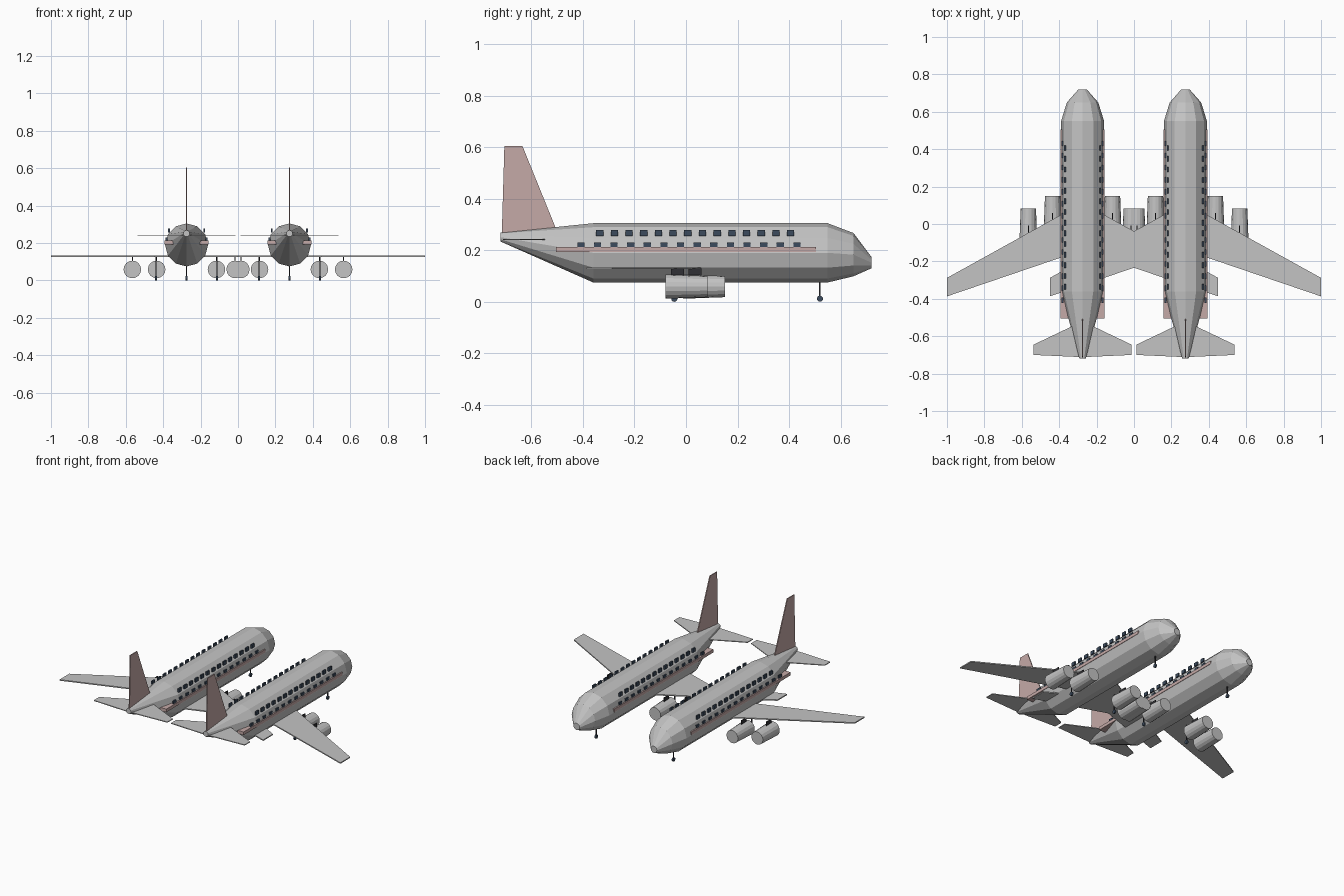
import bpy, bmesh, math
from mathutils import Matrix, Vector

if "Cube" in bpy.data.objects:
    bpy.data.objects.remove(bpy.data.objects["Cube"])


def material(name, rgb):
    m = bpy.data.materials.new(name)
    m.use_nodes = True
    m.diffuse_color = (*rgb, 1)
    m.node_tree.nodes["Principled BSDF"].inputs["Base Color"].default_value = (*rgb, 1)
    return m


GREY = material("light grey", (0.55, 0.55, 0.55))
PINK = material("dusty pink", (0.56, 0.40, 0.39))
GLASS = material("dark blue glass", (0.045, 0.07, 0.11))
DARK = material("dark metal", (0.03, 0.03, 0.035))


def finish(bm, name, mat):
    bmesh.ops.recalc_face_normals(bm, faces=bm.faces)
    me = bpy.data.meshes.new(name)
    bm.to_mesh(me)
    bm.free()
    me.materials.append(mat)
    ob = bpy.data.objects.new(name, me)
    bpy.context.scene.collection.objects.link(ob)
    return ob


def add_box(bm, centre, size):
    mat = Matrix.Translation(centre) @ Matrix.Diagonal((*size, 1))
    bmesh.ops.create_cube(bm, size=1, matrix=mat)


def box(name, centre, size, mat):
    bm = bmesh.new()
    add_box(bm, centre, size)
    return finish(bm, name, mat)


def cylinder(name, centre, r1, r2, depth, axis, mat, sides=16):
    # r1 is the radius at the start of the axis, r2 at its end
    bm = bmesh.new()
    turn = Vector((0, 0, 1)).rotation_difference(Vector(axis)).to_matrix().to_4x4()
    bmesh.ops.create_cone(bm, cap_ends=True, segments=sides, radius1=r1, radius2=r2,
                          depth=depth, matrix=Matrix.Translation(centre) @ turn)
    return finish(bm, name, mat)


def plate(name, outline, thickness, mat):
    # Flat outline thickened evenly about its own plane
    bm = bmesh.new()
    face = bm.faces.new([bm.verts.new(p) for p in outline])
    face.normal_update()
    step = face.normal * thickness
    bmesh.ops.translate(bm, verts=bm.verts, vec=-step / 2)
    new = bmesh.ops.extrude_face_region(bm, geom=[face], use_keep_orig=True)["geom"]
    bmesh.ops.translate(bm, vec=step, verts=[v for v in new if isinstance(v, bmesh.types.BMVert)])
    return finish(bm, name, mat)


def fuselage(name, cx):
    # Stations along the body: y, centre height, radius
    stations = [(-0.72, 0.251, 0.017), (-0.36, 0.19, 0.115), (0.55, 0.19, 0.115),
                (0.65, 0.183, 0.084), (0.72, 0.152, 0.022)]
    sides = 12
    bm = bmesh.new()
    rings = []
    for y, z, r in stations:
        angles = [math.tau * i / sides for i in range(sides)]
        rings.append([bm.verts.new((cx + r * math.sin(a), y, z + r * math.cos(a))) for a in angles])
    for a, b in zip(rings, rings[1:]):
        for i in range(sides):
            j = (i + 1) % sides
            bm.faces.new((a[i], a[j], b[j], b[i]))
    bm.faces.new(rings[0])
    bm.faces.new(rings[-1])
    return finish(bm, name, GREY)


def window_row(name, x, z, first, pitch, size):
    bm = bmesh.new()
    for i in range(14):
        add_box(bm, (x, first + i * pitch, z), size)
    return finish(bm, name, GLASS)


def wheel(name, x, y):
    cylinder(name, (x, y, 0.012), 0.012, 0.012, 0.01, (1, 0, 0), GLASS, 12)


for cx, hull in ((-0.275, "right"), (0.275, "left")):
    fuselage(hull + "_fuselage", cx)

    # Tail fin
    fin = [(-0.715, 0.262), (-0.505, 0.285), (-0.635, 0.605), (-0.705, 0.605)]
    plate(hull + "_tail_fin", [(cx, y, z) for y, z in fin], 0.006, PINK)

    # Full-span swept wing and tailplane, each one outline mirrored about the hull
    for part, z, thick, half in (
            ("wing", 0.13, 0.007, [(0, 0.113), (0.725, -0.288), (0.725, -0.387), (0, -0.14)]),
            ("tailplane", 0.242, 0.005, [(0, -0.52), (0.262, -0.645), (0.262, -0.7), (0, -0.712)])):
        outline = half + [(-x, y) for x, y in half[2:0:-1]]
        plate(f"{hull}_{part}", [(cx + x, y, z) for x, y in outline], thick, GREY)

    # Nose gear
    box(hull + "_nose_strut", (cx, 0.52, 0.05), (0.006, 0.006, 0.076), DARK)
    wheel(hull + "_nose_wheel", cx, 0.52)

    for s, side in ((-1, "right"), (1, "left")):
        tag = f"{hull}_hull_{side}"

        # Side stripe and two window rows
        box(tag + "_stripe", (cx + s * 0.091, 0, 0.203), (0.052, 1.008, 0.02), PINK)
        window_row(tag + "_upper_windows", cx + s * 0.094, 0.267, -0.335, 0.057, (0.009, 0.028, 0.023))
        window_row(tag + "_lower_windows", cx + s * 0.107, 0.22, -0.408, 0.0645, (0.009, 0.028, 0.02))

        # Engines on short pylons
        for place, off, y in (("inner", 0.16, 0.07), ("outer", 0.29, 0.002)):
            x = cx + s * off
            cylinder(f"{tag}_{place}_engine", (x, y, 0.059), 0.047, 0.041, 0.162, (0, 1, 0), GREY)
            box(f"{tag}_{place}_pylon", (x, y - 0.035, 0.113), (0.005, 0.05, 0.032), DARK)

        # Main gear
        x = cx + s * 0.163
        box(tag + "_main_strut", (x, -0.045, 0.07), (0.006, 0.006, 0.118), DARK)
        wheel(tag + "_main_wheel", x, -0.045)
